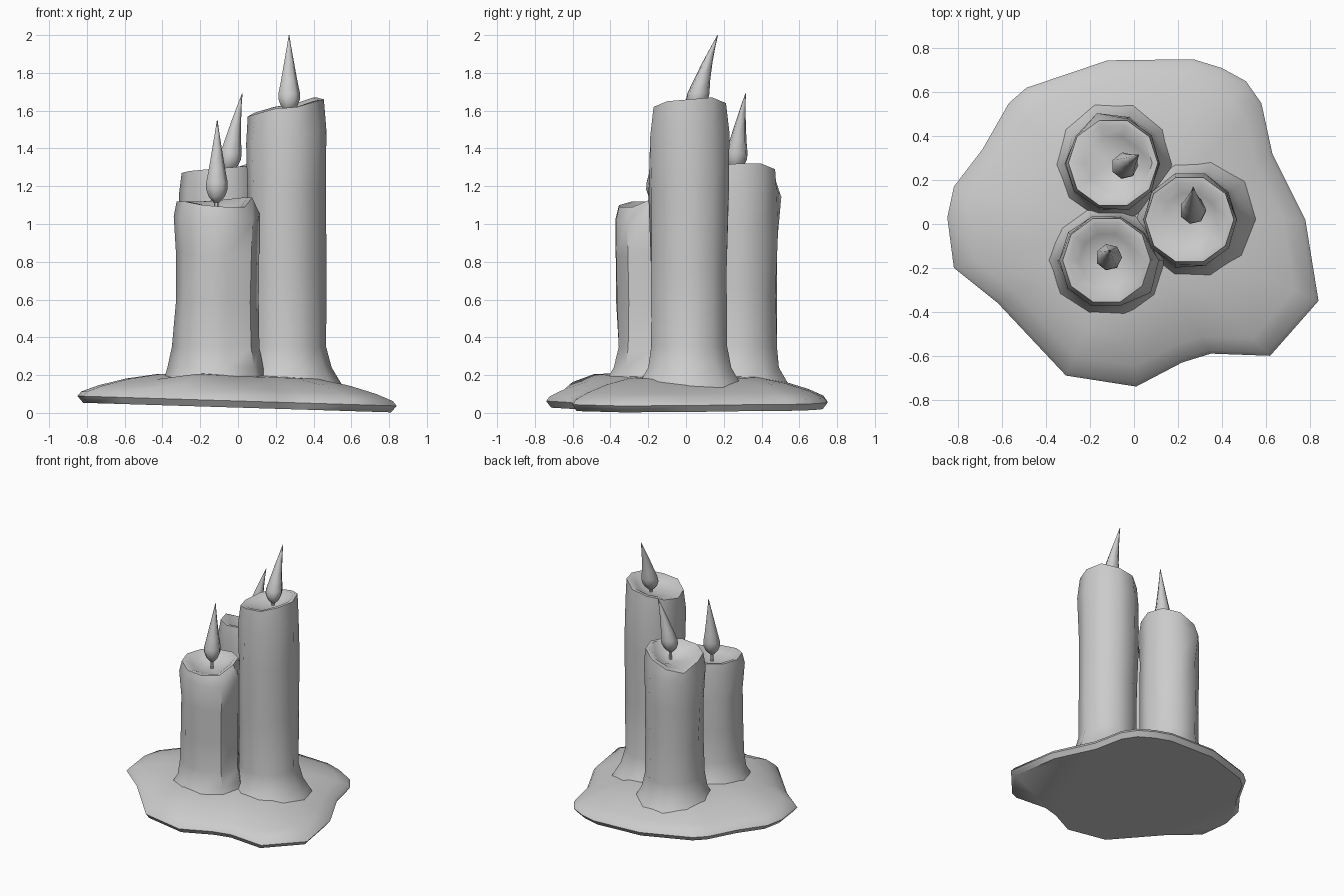
import bpy, math, random
from mathutils import Vector

random.seed(4)
SIDES = 10

if "Cube" in bpy.data.objects:
    bpy.data.objects.remove(bpy.data.objects["Cube"])

grey = bpy.data.materials.new("wax_grey")
grey.use_nodes = True
tone = (0.6, 0.6, 0.6, 1)
grey.diffuse_color = tone
grey.node_tree.nodes["Principled BSDF"].inputs["Base Color"].default_value = tone


def loft(name, rings, angle=50):
    """Skin a stack of equal-length rings and close both ends."""
    n = len(rings[0])
    verts = [v for ring in rings for v in ring]
    faces = [(r * n + i, r * n + (i + 1) % n, (r + 1) * n + (i + 1) % n, (r + 1) * n + i)
             for r in range(len(rings) - 1) for i in range(n)]
    faces.append(tuple(reversed(range(n))))
    # fan over the top around a centre point
    top = len(verts) - n
    verts.append(sum((Vector(v) for v in rings[-1]), Vector()) / n)
    faces += [(top + i, top + (i + 1) % n, len(verts) - 1) for i in range(n)]
    mesh = bpy.data.meshes.new(name)
    mesh.from_pydata(verts, [], faces)
    mesh.materials.append(grey)
    obj = bpy.data.objects.new(name, mesh)
    bpy.context.collection.objects.link(obj)
    bpy.ops.object.select_all(action='DESELECT')
    obj.select_set(True)
    bpy.context.view_layer.objects.active = obj
    bpy.ops.object.shade_smooth_by_angle(angle=math.radians(angle))
    return obj


def circle(x, y, radius, z, n):
    return [(x + radius * math.cos(math.tau * i / n),
             y + radius * math.sin(math.tau * i / n), z) for i in range(n)]


# Melted wax puddle, thicker towards the candles and tilted slightly to the left
outline = [(.84, -.35), (.78, .02), (.63, .32), (.58, .55), (.51, .65), (.4, .71), (.27, .75),
           (-.12, .745), (-.49, .62), (-.57, .55), (-.69, .34), (-.82, .17), (-.85, .03),
           (-.82, -.2), (-.62, -.36), (-.31, -.69), (.01, -.74), (.22, -.63), (.35, -.59),
           (.62, -.6)]


def puddle_ring(scale, height):
    ring = []
    for x, y in outline:
        px, py = x * scale, y * scale
        z = 0.028 - 0.031 * px + height
        # low hump running out towards the front left
        z += 0.04 * math.exp(-((px + .25) ** 2 + (py + .52) ** 2) / 0.03) if height > .06 else 0
        ring.append((px, py, max(z, 0)))
    return ring


loft("wax_puddle", [puddle_ring(s, h) for s, h in
                    ((.965, 0), (1, .035), (.975, .06), (.87, .095), (.7, .135), (.5, .165), (.25, .175))])


def candle(name, x, y, radius, rims, floor, lean, drips):
    """Leaning wax column with a flared foot, an uneven rim and a melted hollow."""
    rings = []
    mean = sum(rims) / SIDES
    # foot and shaft
    for t, scale in ((.1, 1.5), (.17, 1.3), (.24, 1.1), (.36, 1), (.55, 1), (.75, 1.01), (.9, 1.02)):
        ring = []
        for i in range(SIDES):
            a = math.tau * i / SIDES
            r = radius * scale + (random.uniform(-.008, .008) if t > .3 else 0)
            for d_side, d_low, d_high, d_size in drips:
                if i == d_side and d_low <= t <= d_high:
                    r += d_size
            z = t if t < .3 else .3 + (t - .36) / .64 * (rims[i] - .3) + .05
            shift = 0 if t < .3 else t
            ring.append((x + lean[0] * shift + r * math.cos(a),
                         y + lean[1] * shift + r * math.sin(a), z))
        rings.append(ring)
    # rim, inner lip and hollow
    for scale, drop in ((.96, 0), (.84, .012), (.6, .6), (.25, 1)):
        ring = circle(x + lean[0], y + lean[1], radius * scale, 0, SIDES)
        rings.append([(px, py, h + (floor - h) * drop) for (px, py, _), h in zip(ring, rims)])
    return loft(name, rings, 45)


candle("tall_candle", .265, .02, .21,
       [1.66, 1.67, 1.64, 1.62, 1.59, 1.57, 1.58, 1.61, 1.62, 1.65], 1.575, (-.012, 0),
       [(7, .7, .8, .015)])
candle("front_candle", -.125, -.165, .208,
       [1.14, 1.14, 1.13, 1.12, 1.12, 1.12, 1.12, 1.1, 1.09, 1.09], 1.06, (0, 0),
       [(9, .2, .95, .03), (0, .2, .95, .03), (5, .2, .4, .02), (7, .5, .8, .012)])
candle("back_candle", -.09, .27, .212,
       [1.32, 1.32, 1.29, 1.24, 1.21, 1.27, 1.28, 1.29, 1.3, 1.31], 1.215, (-.005, .008),
       [(3, .85, .95, .015), (5, .7, .8, .015)])


def flame(name, x, y, floor, base, tip):
    """Thin wick carrying a teardrop flame whose tip drifts sideways."""
    loft(name + "_wick", [circle(x, y, .012, z, 6) for z in (floor - .03, base + .03)])
    rings = []
    for t, r in ((0, .018), (.07, .045), (.16, .06), (.24, .06), (.4, .046), (.65, .027), (.85, .012), (1, .002)):
        bend = t ** 1.4
        rings.append(circle(x + (tip[0] - x) * bend, y + (tip[1] - y) * bend,
                            r, base + (tip[2] - base) * t, 7))
    loft(name, rings, 60)


flame("tall_flame", .268, .05, 1.575, 1.595, (.27, .168, 2.0))
flame("front_flame", -.115, -.155, 1.06, 1.115, (-.11, -.12, 1.55))
flame("back_flame", -.05, .26, 1.215, 1.275, (.022, .315, 1.69))
